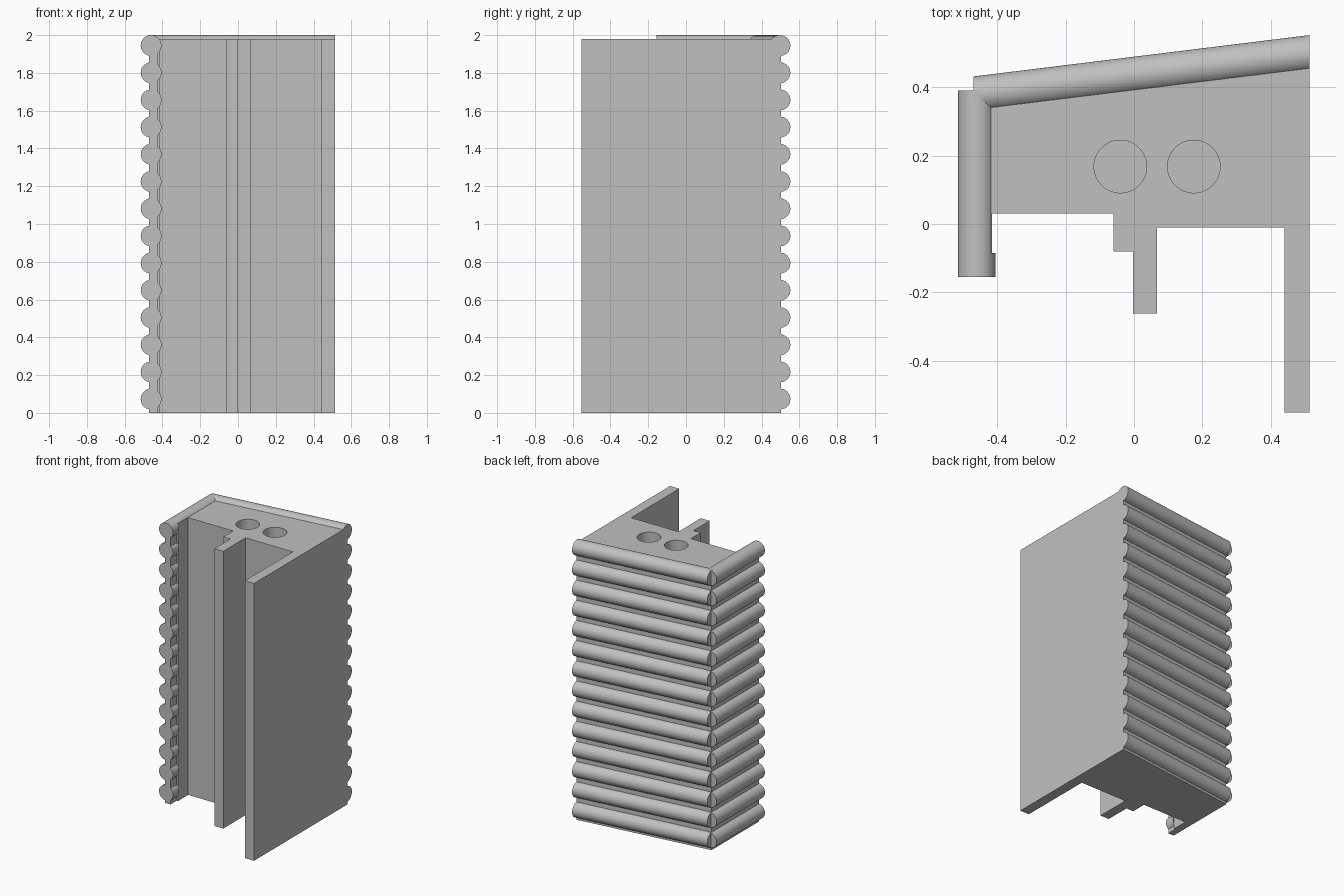
import bpy, bmesh, math
from mathutils import Vector

if "Cube" in bpy.data.objects:
    bpy.data.objects.remove(bpy.data.objects["Cube"], do_unlink=True)

grey = bpy.data.materials.new("plain grey")
grey.use_nodes = True
colour = (0.53, 0.53, 0.53, 1)
grey.diffuse_color = colour
grey.node_tree.nodes["Principled BSDF"].inputs["Base Color"].default_value = colour

LOGS, RADIUS, FIRST, STEP = 14, 0.055, 0.073, 0.144
BODY_TOP = 1.98
LEFT, RIGHT = -0.47, 0.513


def add_prism(bm, section, sweep):
    """Sweep a closed section along a vector into a capped solid."""
    start = [bm.verts.new(p) for p in section]
    end = [bm.verts.new(Vector(p) + Vector(sweep)) for p in section]
    bm.faces.new(start)
    bm.faces.new(end[::-1])
    for i in range(len(start)):
        j = (i + 1) % len(start)
        bm.faces.new((start[j], start[i], end[i], end[j]))


def finish(name, bm):
    bmesh.ops.recalc_face_normals(bm, faces=bm.faces[:])
    mesh = bpy.data.meshes.new(name)
    bm.to_mesh(mesh)
    bm.free()
    mesh.materials.append(grey)
    obj = bpy.data.objects.new(name, mesh)
    bpy.context.collection.objects.link(obj)
    return obj


def smooth(obj):
    bpy.ops.object.select_all(action='DESELECT')
    obj.select_set(True)
    bpy.context.view_layer.objects.active = obj
    bpy.ops.object.shade_smooth_by_angle(angle=math.radians(30))


def circle(radius, count=40):
    return [(radius * math.cos(i * math.tau / count), radius * math.sin(i * math.tau / count))
            for i in range(count)]


# Wall body: one plan outline raised to full height
outline = [(LEFT, -0.155), (-0.425, -0.155), (-0.425, -0.085), (-0.415, -0.085),
           (-0.415, 0.03), (-0.06, 0.03), (-0.06, -0.08), (-0.003, -0.08),
           (-0.003, -0.262), (0.067, -0.262), (0.067, -0.01), (0.44, -0.01),
           (0.44, -0.552), (RIGHT, -0.552), (RIGHT, 0.503), (LEFT, 0.383)]
bm = bmesh.new()
add_prism(bm, [(x, y, 0) for x, y in outline], (0, 0, BODY_TOP))
body = finish("wall_body", bm)

# Two blind round holes in the top
bm = bmesh.new()
for cx in (-0.04, 0.175):
    add_prism(bm, [(cx + x, 0.168 + y, 1.2) for x, y in circle(0.077, 48)], (0, 0, 1))
cutter = finish("hole_cutter", bm)
cutter.hide_render = True
cutter.hide_set(True)
cut = body.modifiers.new("holes", 'BOOLEAN')
cut.operation = 'DIFFERENCE'
cut.solver = 'EXACT'
cut.object = cutter
bpy.context.view_layer.objects.active = body
body.select_set(True)
bpy.ops.object.modifier_apply(modifier=cut.name)
bpy.data.objects.remove(cutter, do_unlink=True)
smooth(body)

# Round logs: slanted along the back, straight along the right side
back, side, tips = bmesh.new(), bmesh.new(), bmesh.new()
for n in range(LOGS):
    z = FIRST + n * STEP
    ring = circle(RADIUS)
    add_prism(back, [(LEFT, 0.3765 + y, z + h) for y, h in ring],
              (RIGHT - LEFT, 0.121, 0))
    # behind the tip the inner side is cut flush with the wall
    flush = [(min(-0.46 + x, -0.4151), -0.085, z + h) for x, h in ring]
    add_prism(side, flush, (0, 0.475, 0))
    add_prism(tips, [(-0.46 + x, -0.155, z + h) for x, h in ring], (0, 0.07, 0))
for name, bm in (("back_logs", back), ("side_logs", side), ("side_log_tips", tips)):
    smooth(finish(name, bm))
